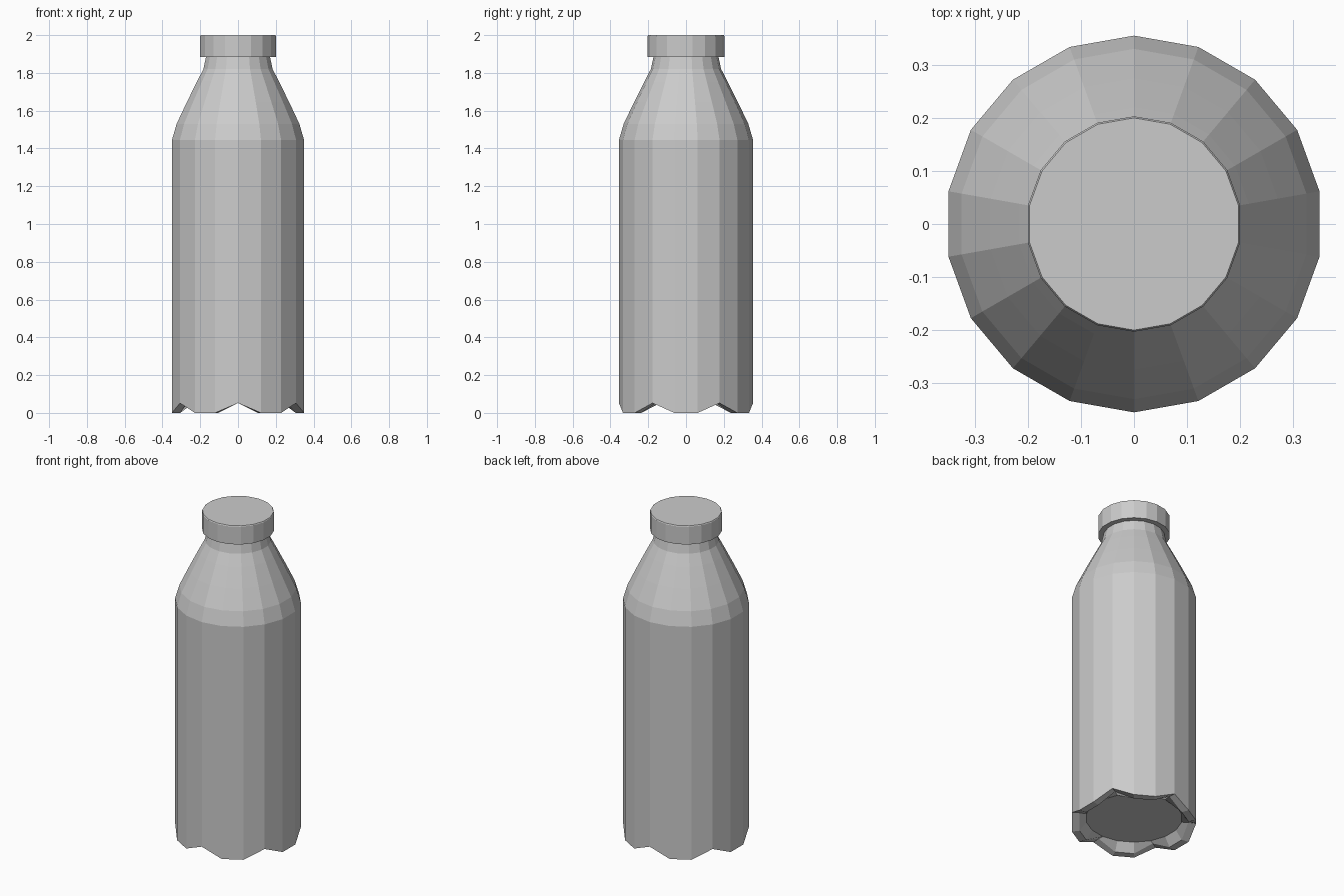
import bpy, bmesh, math

if "Cube" in bpy.data.objects:
    bpy.data.objects.remove(bpy.data.objects["Cube"])

SIDES = 18


def lathe(name, profile, cap_start=False, cap_end=False, notch=None):
    """Spin (radius, z) points; notch maps profile index -> height of every third vertex."""
    notch = notch or {}
    bm = bmesh.new()
    rings = []
    for k, (r, z) in enumerate(profile):
        ring = []
        for i in range(SIDES):
            a = math.radians(90) + i * math.tau / SIDES
            h = notch.get(k, z) if i % 3 == 0 else z
            ring.append(bm.verts.new((r * math.cos(a), r * math.sin(a), h)))
        rings.append(ring)
    for a, b in zip(rings, rings[1:]):
        for i in range(SIDES):
            j = (i + 1) % SIDES
            bm.faces.new((a[i], a[j], b[j], b[i]))
    if cap_start:
        bm.faces.new(rings[0][::-1])
    if cap_end:
        bm.faces.new(rings[-1])
    bmesh.ops.recalc_face_normals(bm, faces=bm.faces)
    mesh = bpy.data.meshes.new(name)
    bm.to_mesh(mesh)
    bm.free()
    obj = bpy.data.objects.new(name, mesh)
    bpy.context.collection.objects.link(obj)
    return obj


# Bottle: recessed base, six notched feet, straight wall, sloping shoulder, neck
lathe("bottle_body", [
    (0.272, 0.052), (0.31, 0.0), (0.355, 0.0),
    (0.355, 1.445), (0.33, 1.53), (0.275, 1.645), (0.22, 1.755),
    (0.186, 1.82), (0.172, 1.885), (0.172, 1.9),
], cap_start=True, notch={1: 0.055, 2: 0.052})

# Screw cap with an overhanging lip
lathe("cap", [
    (0.172, 1.885), (0.203, 1.885), (0.203, 1.995), (0.2, 2.0),
], cap_end=True)
